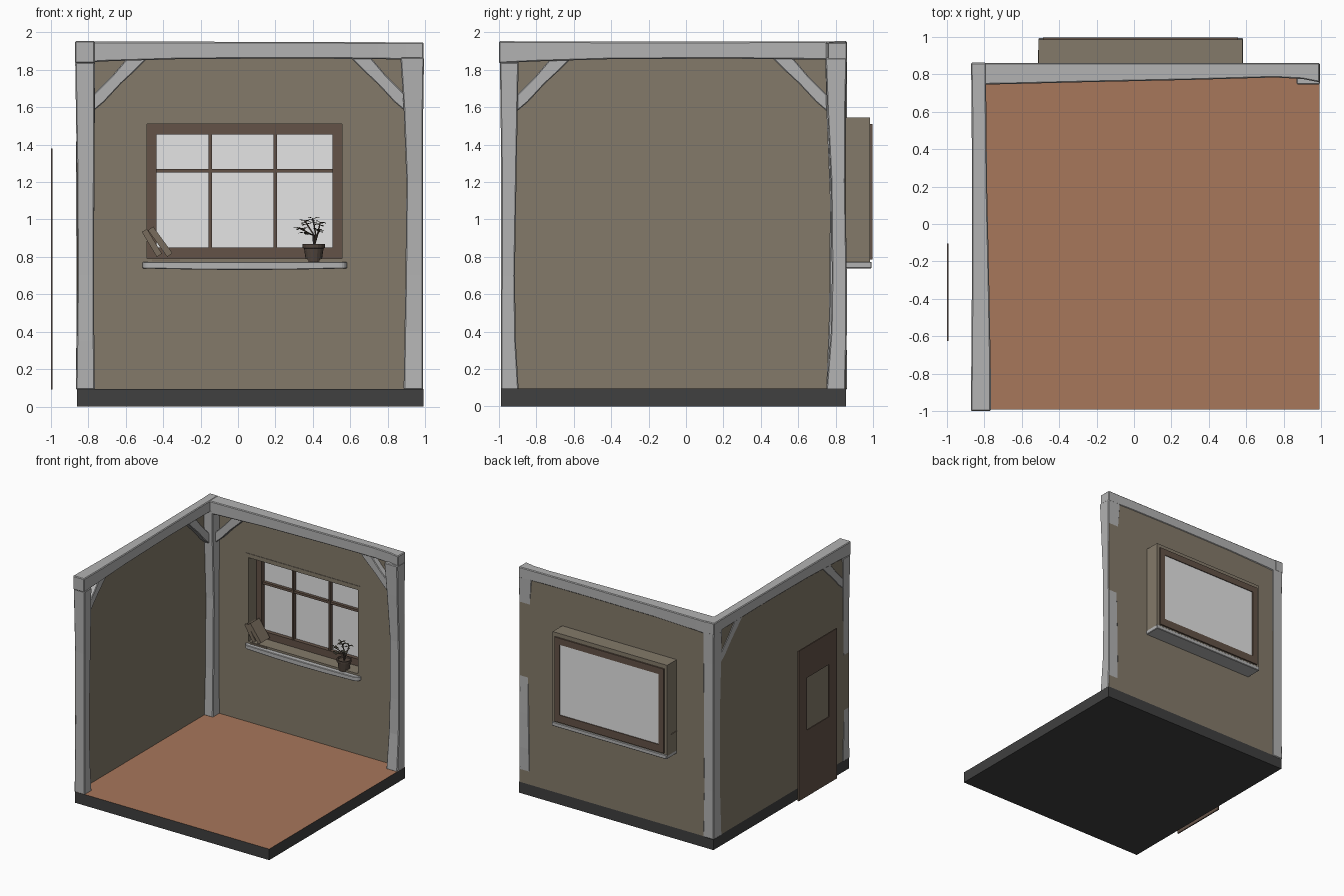
import bpy, bmesh, math, random
from mathutils import Vector, Matrix

if "Cube" in bpy.data.objects:
    bpy.data.objects.remove(bpy.data.objects["Cube"])

random.seed(4)

def material(name, r, g, b):
    m = bpy.data.materials.new(name)
    m.diffuse_color = (r, g, b, 1)
    m.use_nodes = True
    m.node_tree.nodes["Principled BSDF"].inputs["Base Color"].default_value = m.diffuse_color
    return m

PLASTER = material("plaster", .23, .195, .144)
TIMBER = material("pale timber", .45, .45, .45)
FLOOR = material("terracotta", .39, .184, .105)
BASE = material("dark base", .05, .05, .05)
BROWN = material("brown wood", .125, .085, .063)
GLASS = material("glass", .78, .78, .78)
POT = material("pot brown", .085, .062, .048)
LEAF = material("leaf", .085, .08, .055)
COVER = material("book cover", .19, .15, .11)
PAGES = material("book pages", .55, .54, .5)

def finish(name, bm, mats, bevel=0):
    bmesh.ops.recalc_face_normals(bm, faces=bm.faces[:])
    me = bpy.data.meshes.new(name)
    bm.to_mesh(me)
    bm.free()
    ob = bpy.data.objects.new(name, me)
    bpy.context.collection.objects.link(ob)
    for m in mats if isinstance(mats, list) else [mats]:
        me.materials.append(m)
    if bevel:
        mod = ob.modifiers.new("bevel", 'BEVEL')
        mod.width, mod.segments, mod.limit_method = bevel, 1, 'ANGLE'
    return ob

def add_box(bm, x0, x1, y0, y1, z0, z1):
    m = Matrix.Translation(((x0+x1)/2, (y0+y1)/2, (z0+z1)/2)) @ Matrix.Diagonal((x1-x0, y1-y0, z1-z0, 1))
    return bmesh.ops.create_cube(bm, size=1, matrix=m)['verts']

def boxes(name, dims, mat, bevel=0):
    bm = bmesh.new()
    for d in dims:
        add_box(bm, *d)
    return finish(name, bm, mat, bevel)

def place(axis, u, z, d):
    # u runs along the wall, d is depth through it
    return (u, d, z) if axis == 'y' else (d, u, z)

def ring(name, outer, inner, d0, d1, axis, mat):
    # rectangular plate with a rectangular opening; rects are u0, u1, z0, z1
    bm = bmesh.new()
    def corners(r, d):
        return [bm.verts.new(place(axis, u, z, d)) for u, z in
                ((r[0], r[2]), (r[1], r[2]), (r[1], r[3]), (r[0], r[3]))]
    loops = [corners(outer, d0), corners(inner, d0), corners(inner, d1), corners(outer, d1)]
    for k in range(4):
        a, b = loops[k], loops[(k+1) % 4]
        for i in range(4):
            j = (i+1) % 4
            bm.faces.new((a[i], a[j], b[j], b[i]))
    return finish(name, bm, mat)

def prism(name, pts, axis, d0, d1, mat, bevel=0):
    bm = bmesh.new()
    f = bm.faces.new([bm.verts.new(place(axis, u, z, d0)) for u, z in pts])
    ext = bmesh.ops.extrude_face_region(bm, geom=[f])
    v = [g for g in ext['geom'] if isinstance(g, bmesh.types.BMVert)]
    bmesh.ops.translate(bm, verts=v, vec=place(axis, 0, 0, d1-d0))
    return finish(name, bm, mat, bevel)

def timber(name, axis, rings):
    # hand-hewn timber: (position, a0, a1, b0, b1) sections along one axis
    bm = bmesh.new()
    prev = None
    for p, a0, a1, b0, b1 in rings:
        vs = []
        for a, b in ((a0, b0), (a1, b0), (a1, b1), (a0, b1)):
            co = {'x': (p, a, b), 'y': (a, p, b), 'z': (a, b, p)}[axis]
            vs.append(bm.verts.new(co))
        if prev:
            for i in range(4):
                bm.faces.new((prev[i], prev[(i+1) % 4], vs[(i+1) % 4], vs[i]))
        else:
            bm.faces.new(vs)
        prev = vs
    bm.faces.new(prev)
    return finish(name, bm, TIMBER, .006)

# floor slab with terracotta top
floor = boxes("floor_slab", [(-.86, .99, -.99, .855, 0, .095)], [BASE, FLOOR])
for p in floor.data.polygons:
    p.material_index = 1 if p.normal.z > .5 else 0

# walls
ring("back_wall", (-.86, .985, .095, 1.9), (-.51, .58, .76, 1.545), .84, .855, 'y', PLASTER)
boxes("left_wall", [(-.86, -.845, -.985, .855, .095, 1.9)], PLASTER)

# posts
timber("corner_post", 'z', [(.09, -.866, -.765, .75, .861), (.5, -.863, -.77, .765, .858),
       (1.1, -.865, -.768, .77, .86), (1.6, -.864, -.765, .75, .86), (1.87, -.868, -.765, .745, .861)])
timber("front_post", 'z', [(.09, -.866, -.765, -.99, -.895), (.35, -.862, -.768, -.99, -.91),
       (.7, -.858, -.77, -.988, -.915), (1.3, -.862, -.767, -.988, -.905),
       (1.84, -.87, -.765, -.995, -.895)])
timber("right_post", 'z', [(.09, .885, .99, .75, .852), (.4, .89, .988, .775, .86),
       (.7, .895, .988, .78, .86), (1.2, .9, .988, .775, .852), (1.6, .885, .99, .755, .854),
       (1.865, .868, .994, .745, .86)])

# top beams
timber("back_beam", 'x', [(-.868, .745, .861, 1.835, 1.95), (-.7, .747, .861, 1.845, 1.95),
       (-.3, .757, .86, 1.857, 1.95), (.3, .77, .86, 1.86, 1.948), (.75, .783, .86, 1.857, 1.947),
       (.9, .775, .86, 1.853, 1.946), (.992, .757, .861, 1.85, 1.946)])
timber("left_beam", 'y', [(-1, -.872, -.765, 1.835, 1.953), (-.8, -.87, -.765, 1.845, 1.952),
       (-.4, -.867, -.772, 1.857, 1.95), (.2, -.866, -.785, 1.86, 1.95),
       (.7, -.868, -.79, 1.855, 1.952), (.862, -.872, -.79, 1.85, 1.953)])

# curved corner braces
def brace(name, axis, u, side, d0, d1):
    shape = [(-.02, 1.56), (.06, 1.628), (.15, 1.725), (.22, 1.79), (.3, 1.87), (.19, 1.87),
             (.1, 1.765), (-.02, 1.645)]
    prism(name, [(u + side*a, z) for a, z in shape], axis, d0, d1, TIMBER, .005)

brace("back_brace_left", 'y', -.775, 1, .79, .852)
brace("back_brace_right", 'y', .895, -1, .79, .852)
brace("left_brace_front", 'x', -.905, 1, -.864, -.8)
brace("left_brace_back", 'x', .755, -1, -.864, -.8)

# window bay, frame, bars and glass
ring("window_bay", (-.51, .58, .765, 1.545), (-.485, .555, .79, 1.51), .836, .985, 'y', PLASTER)
ring("window_frame", (-.485, .555, .785, 1.51), (-.435, .505, .85, 1.455), .95, .997, 'y', BROWN)
boxes("window_stiles", [(x, x + .05, .942, .96, .79, 1.51) for x in (-.485, .505)], BROWN)
boxes("window_bars", [(x-.009, x+.009, .955, .985, .84, 1.46) for x in (-.148, .2)]
      + [(-.44, .51, .957, .983, 1.25, 1.27)], BROWN)
boxes("window_glass", [(-.44, .51, .984, .99, .84, 1.46)], GLASS)

# sill with rounded front corners and a slight sag
bm = bmesh.new()
r = .04
plan = [(.583, .993), (-.51, .993)]
for cx, start in ((-.51 + r, 180), (.583 - r, 270)):
    for k in range(6):
        a = math.radians(start + 18*k)
        plan.append((cx + r*math.cos(a), .8 + r + r*math.sin(a)))
    if start == 180:
        plan += [(-.2, .795), (.035, .793), (.27, .795)]
def sag(x):
    return .008*(1 - ((x - .036)/.55)**2)
low = [bm.verts.new((x, y, .738 - sag(x))) for x, y in plan]
top = [bm.verts.new((x, y, .773)) for x, y in plan]
bm.faces.new(low)
bm.faces.new(top)
for i in range(len(plan)):
    j = (i+1) % len(plan)
    bm.faces.new((low[i], low[j], top[j], top[i]))
finish("window_sill", bm, TIMBER, .004)

# door plate with window opening, hung off the left wall
ring("door", (-.625, -.105, .09, 1.38), (-.515, -.215, .66, 1.11), -1, -.99, 'x', BROWN)

# books: two covers, a spine and a page block
def book(name, x, z, tilt, length, thick, y0, y1):
    bm = bmesh.new()
    c = .005
    parts = [(0, c, y0, y1, 0, length), (thick-c, thick, y0, y1, 0, length),
             (c, thick-c, y0, y0+c, 0, length), (c, thick-c, y0+c, y1-.004, .004, length-.004)]
    for i, d in enumerate(parts):
        for v in add_box(bm, *d):
            for f in v.link_faces:
                f.material_index = 1 if i == 3 else 0
    bmesh.ops.rotate(bm, verts=bm.verts[:], cent=(0, 0, 0), matrix=Matrix.Rotation(math.radians(tilt), 3, 'Y'))
    bmesh.ops.translate(bm, verts=bm.verts[:], vec=(x, 0, z))
    finish(name, bm, [COVER, PAGES])

book("leaning_book_left", -.434, .8, -31, .155, .032, .82, .93)
book("leaning_book_right", -.378, .8, -36, .175, .034, .815, .935)
book("flat_book", -.46, .787, 90, .15, .013, .83, .94)

# pot: lathed profile
px, py = .405, .865
bm = bmesh.new()
rows = []
for rad, z in ((.042, .772), (.052, .845), (.059, .847), (.06, .868), (.051, .868), (.049, .855)):
    rows.append([bm.verts.new((px + rad*math.cos(math.tau*k/16), py + rad*math.sin(math.tau*k/16), z))
                 for k in range(16)])
for a, b in zip(rows, rows[1:]):
    for k in range(16):
        bm.faces.new((a[k], a[(k+1) % 16], b[(k+1) % 16], b[k]))
bm.faces.new(rows[0])
bm.faces.new(rows[-1])
finish("plant_pot", bm, POT)

# plant: curved stems and folded leaves
cu = bpy.data.curves.new("plant_stems", 'CURVE')
cu.dimensions, cu.bevel_depth, cu.bevel_resolution = '3D', .004, 1
cu.materials.append(POT)
bm = bmesh.new()
tips = [(-.08, -.02, .955), (-.05, .03, .995), (-.005, -.02, 1.005), (.035, .02, .985), (.03, -.04, .94), (-.05, -.05, .93)]
for tx, ty, tz in tips:
    tip = Vector((px + tx, py + ty, tz))
    mid = Vector((px + .012 + tx*.2, py + ty*.2, .915))
    s = cu.splines.new('POLY')
    s.points.add(2)
    for p, co in zip(s.points, (Vector((px, py, .85)), mid, tip)):
        p.co = (*co, 1)
    for k in range(6):
        a = math.tau*k/6 + random.uniform(-.4, .4)
        d = Vector((math.cos(a), math.sin(a), random.uniform(-.35, .4))).normalized()
        side = d.cross(Vector((0, 0, 1))).normalized()*.011
        base = tip.lerp(mid, .12*(k % 3))
        L = random.uniform(.03, .043)
        up = Vector((0, 0, .005))
        v = [bm.verts.new(c) for c in (base, base + d*L*.55 + side + up, base + d*L,
                                       base + d*L*.55 - side + up)]
        bm.faces.new((v[0], v[1], v[2]))
        bm.faces.new((v[0], v[2], v[3]))
finish("plant_leaves", bm, LEAF)
bpy.context.collection.objects.link(bpy.data.objects.new("plant_stems", cu))
